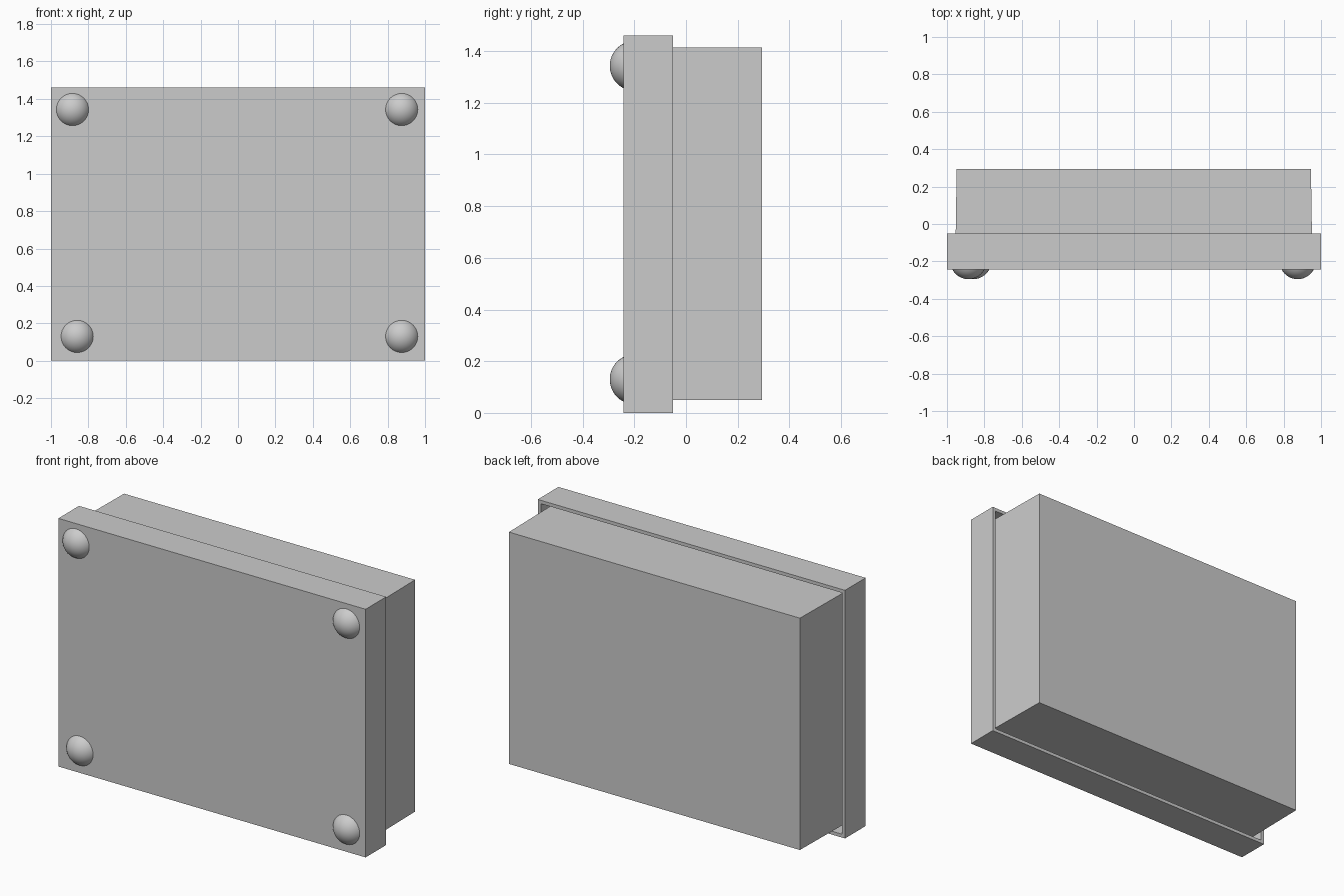
import bpy
import bmesh
from mathutils import Matrix, Vector

cube = bpy.data.objects.get("Cube")
if cube:
    bpy.data.objects.remove(cube, do_unlink=True)

grey = bpy.data.materials.new("plain grey")
grey.use_nodes = True
colour = (0.6, 0.6, 0.6, 1)
grey.diffuse_color = colour
grey.node_tree.nodes["Principled BSDF"].inputs["Base Color"].default_value = colour

WALL = 0.02
LID_FRONT = -0.242


def add_object(name, bm):
    mesh = bpy.data.meshes.new(name)
    bm.to_mesh(mesh)
    bm.free()
    mesh.materials.append(grey)
    obj = bpy.data.objects.new(name, mesh)
    bpy.context.collection.objects.link(obj)
    return obj


def tray(name, low, high, open_dir, taper=0.0):
    """Thin-walled box with one open side along y."""
    low, high = Vector(low), Vector(high)
    bm = bmesh.new()
    bmesh.ops.create_cube(bm, size=1)
    size = high - low
    for v in bm.verts:
        sign = 1 if v.co.x > 0 else -1
        back = v.co.y > 0
        v.co = (low + high) / 2 + Vector(a * b for a, b in zip(v.co, size))
        if back:
            v.co.x -= sign * taper
    bm.normal_update()
    opening = [f for f in bm.faces if f.normal.y * open_dir > 0.9]
    bmesh.ops.delete(bm, geom=opening, context="FACES_ONLY")
    obj = add_object(name, bm)
    shell = obj.modifiers.new("walls", "SOLIDIFY")
    shell.thickness = WALL
    shell.offset = -1
    shell.use_even_offset = True
    return obj


# Shallow lid that overlaps the deeper box with a small gap all round
tray("lid", (-1, LID_FRONT, 0), (1, -0.05, 1.46), 1)
tray("box_body", (-0.956, LID_FRONT + WALL, 0.05), (0.954, 0.295, 1.414), -1, 0.008)

# Domed studs at the lid corners
RADIUS, CENTRE = 0.097, -0.198
studs = {
    "upper_right_stud": (-0.885, 1.343),
    "upper_left_stud": (0.875, 1.343),
    "lower_right_stud": (-0.86, 0.13),
    "lower_left_stud": (0.875, 0.13),
}
for name, (x, z) in studs.items():
    bm = bmesh.new()
    bmesh.ops.create_uvsphere(bm, u_segments=32, v_segments=24, radius=RADIUS,
                              matrix=Matrix.Rotation(1.5708, 4, "X"))
    bmesh.ops.translate(bm, verts=bm.verts, vec=(x, CENTRE, z))
    # Keep the cap that stands proud of the lid
    bmesh.ops.bisect_plane(bm, geom=bm.verts[:] + bm.edges[:] + bm.faces[:],
                           plane_co=(0, LID_FRONT + 0.005, 0), plane_no=(0, 1, 0),
                           clear_outer=True)
    bmesh.ops.holes_fill(bm, edges=[e for e in bm.edges if e.is_boundary])
    for f in bm.faces:
        f.smooth = len(f.verts) <= 4
    add_object(name, bm)
